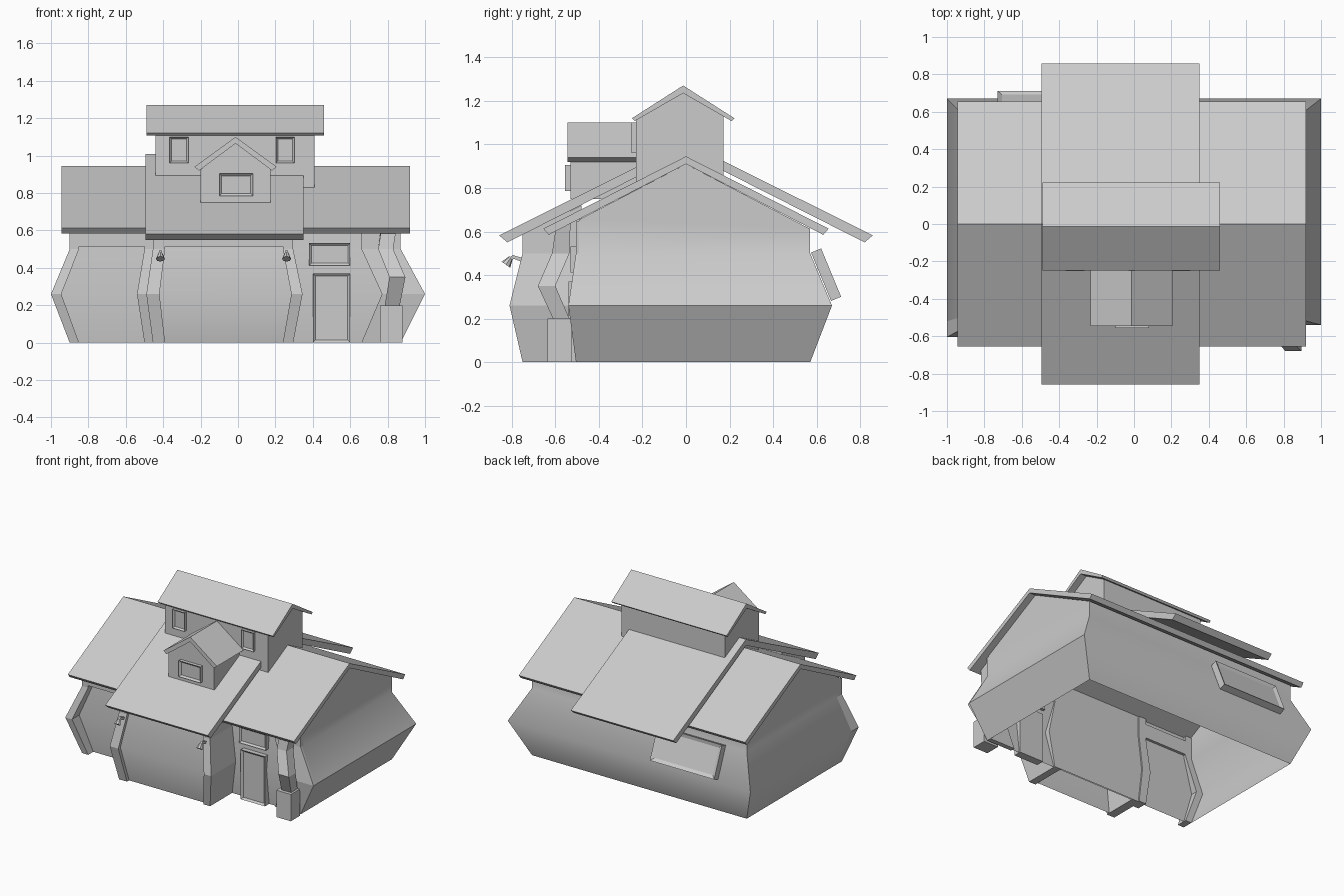
import bpy, bmesh, math
from mathutils import Vector, Matrix

if "Cube" in bpy.data.objects:
    bpy.data.objects.remove(bpy.data.objects["Cube"])


def finish(name, bm, smooth=None):
    bmesh.ops.recalc_face_normals(bm, faces=bm.faces)
    me = bpy.data.meshes.new(name)
    bm.to_mesh(me)
    bm.free()
    ob = bpy.data.objects.new(name, me)
    bpy.context.collection.objects.link(ob)
    if smooth:
        bpy.ops.object.select_all(action='DESELECT')
        ob.select_set(True)
        bpy.context.view_layer.objects.active = ob
        bpy.ops.object.shade_smooth_by_angle(angle=math.radians(smooth))
    return ob


def prism(name, pts, axis, a, b):
    """Extrude a (side, z) outline along x or y."""
    bm = bmesh.new()
    put = (lambda u, z, w: (w, u, z)) if axis == 'x' else (lambda u, z, w: (u, w, z))
    r = [[bm.verts.new(put(u, z, w)) for u, z in pts] for w in (a, b)]
    n = len(pts)
    for i in range(n):
        j = (i + 1) % n
        bm.faces.new((r[0][i], r[0][j], r[1][j], r[1][i]))
    bm.faces.new(r[0])
    bm.faces.new(r[1])
    return finish(name, bm)


def loft(name, rows, ridge=None, caps=True, smooth=None):
    """Stack rectangles (z_front, z_back, x0, x1, y0, y1)."""
    bm = bmesh.new()
    rings = []
    for zf, zb, x0, x1, y0, y1 in rows:
        rings.append([bm.verts.new(c) for c in
                      ((x0, y0, zf), (x1, y0, zf), (x1, y1, zb), (x0, y1, zb))])
    for a, b in zip(rings, rings[1:]):
        for i in range(4):
            j = (i + 1) % 4
            bm.faces.new((a[i], a[j], b[j], b[i]))
    if caps:
        bm.faces.new(rings[0])
        bm.faces.new(rings[-1])
    if ridge:
        t = rings[-1]
        for p, q in ((t[0], t[3]), (t[1], t[2])):
            bm.faces.new((p, q, bm.verts.new((p.co.x, 0, ridge))))
    return finish(name, bm, smooth)


def bent(name, x0, x1, y, y1, top, **kw):
    """Bulging piece; x0, x1, y are (foot, belly) pairs."""
    rows = [(z, z, x0[k], x1[k], y[k], y1) for z, k in ((0, 0), (.26, 1), (.5, 0))]
    rows.append((top[0], top[1], x0[0], x1[0], y[0], y1))
    return loft(name, rows, **kw)


def box(name, x0, x1, y0, y1, z0, z1):
    return prism(name, [(x0, z0), (x1, z0), (x1, z1), (x0, z1)], 'y', y0, y1)


def window(name, w, h, depth, loc, border=.025, rot=None):
    """Framed panel facing -y with a recessed centre."""
    bm = bmesh.new()
    bmesh.ops.create_cube(bm, size=1)
    bmesh.ops.scale(bm, vec=(w, depth, h), verts=bm.verts)
    bm.normal_update()
    f = min(bm.faces, key=lambda f: f.calc_center_median().y)
    bmesh.ops.inset_region(bm, faces=[f], thickness=border)
    bmesh.ops.translate(bm, vec=(0, min(.012, depth * .5), 0), verts=f.verts)
    m = Matrix.Translation(loc) @ (rot or Matrix.Identity(4))
    bmesh.ops.transform(bm, matrix=m, verts=bm.verts)
    return finish(name, bm)


def gable_roof(name, axis, a, b, mid, ridge, thick, top, under):
    """top, under: (half span, z) of upper and lower eave edge."""
    pts = [(mid - top[0], top[1]), (mid, ridge), (mid + top[0], top[1]),
           (mid + under[0], under[1]), (mid, ridge - thick), (mid - under[0], under[1])]
    return prism(name, pts, axis, a, b)


# Main bulging house shell, open underneath
loft("house_walls", [
    (0, 0, -.9, .87, -.49, .57), (.26, .26, -1, 1, -.52, .67),
    (.5, .5, -.9, .87, -.49, .57), (.655, .612, -.9, .87, -.49, .57)],
    ridge=.91, caps=False, smooth=50)

# Garage shell
bent("garage_walls", (-.44, -.475), (.285, .335), (-.725, -.785), -.48,
     (.6, .72), caps=False, smooth=50)

# Frames around the garage and left bay
bent("garage_post_left", (-.455, -.49), (-.39, -.42), (-.75, -.81), -.48, (.59, .72))
bent("garage_post_right", (.24, .285), (.295, .345), (-.75, -.81), -.48, (.59, .72))
box("garage_lintel", -.4, .25, -.75, -.70, .515, .59)
bent("bay_post_left", (-.9, -1), (-.85, -.945), (-.55, -.605), -.47, (.62, .66))
bent("bay_post_right", (-.50, -.54), (-.44, -.47), (-.55, -.605), -.47, (.62, .66))
box("bay_lintel", -.86, -.49, -.55, -.47, .515, .62)
bent("right_pier", (.66, .77), (.87, 1), (-.505, -.54), -.47, (.645, .655))

# Roofs
gable_roof("main_roof", 'x', -.945, .92, 0, .945, .035, (.655, .613), (.63, .585))
gable_roof("middle_roof", 'x', -.495, .35, 0, 1.01, .045, (.857, .582), (.82, .55))
gable_roof("upper_roof", 'x', -.49, .46, -.013, 1.27, .035, (.235, 1.12), (.222, 1.107))
gable_roof("dormer_roof", 'y', -.545, -.22, -.013, 1.10, .035, (.22, .94), (.195, .92))

# Upper storey and dormer walls
prism("upper_walls", [(-.23, .8), (.172, .8), (.172, 1.13), (-.013, 1.24), (-.23, 1.11)],
      'x', -.44, .41)
prism("dormer_walls", [(-.2, .75), (.175, .75), (.175, .925), (-.013, 1.07), (-.2, .925)],
      'y', -.53, -.22)

# Windows and door
window("upper_window_left", .10, .14, .03, (-.315, -.235, 1.03), .015)
window("upper_window_right", .10, .14, .03, (.252, -.235, 1.03), .015)
window("dormer_window", .18, .12, .04, (-.01, -.535, .845), .018)
window("door", .20, .37, .06, (.50, -.51, .185), .02)
window("door_window", .22, .12, .05, (.49, -.505, .472), .018)
tilt = Matrix.Rotation(math.radians(-22.5), 4, 'X') @ Matrix.Rotation(math.pi, 4, 'Z')
tilt = Matrix.Rotation(math.radians(22.5), 4, 'X') @ Matrix.Rotation(math.pi, 4, 'Z')
window("back_window", .53, .24, .05, (-.465, .643, .402), .035, tilt)

# Crooked porch column on its base
box("column_base", .76, .88, -.635, -.525, 0, .2)
loft("porch_column", [
    (.2, .2, .785, .865, -.61, -.535), (.35, .35, .81, .895, -.68, -.60),
    (.5, .5, .75, .83, -.615, -.535), (.6, .64, .765, .845, -.60, -.53)])

# Wall lamps on the garage posts
for side, x in (("left", -.415), ("right", .26)):
    prism("lamp_arm_" + side, [(-.74, .455), (-.74, .475), (-.795, .492), (-.82, .475),
                               (-.81, .465), (-.79, .475)], 'x', x - .008, x + .008)
    bm = bmesh.new()
    bmesh.ops.create_cone(bm, cap_ends=True, segments=8, radius1=.024, radius2=.01,
                          depth=.04)
    m = Matrix.Translation((x, -.815, .464)) @ Matrix.Rotation(math.radians(-35), 4, 'X')
    bmesh.ops.transform(bm, matrix=m, verts=bm.verts)
    finish("lamp_shade_" + side, bm)
